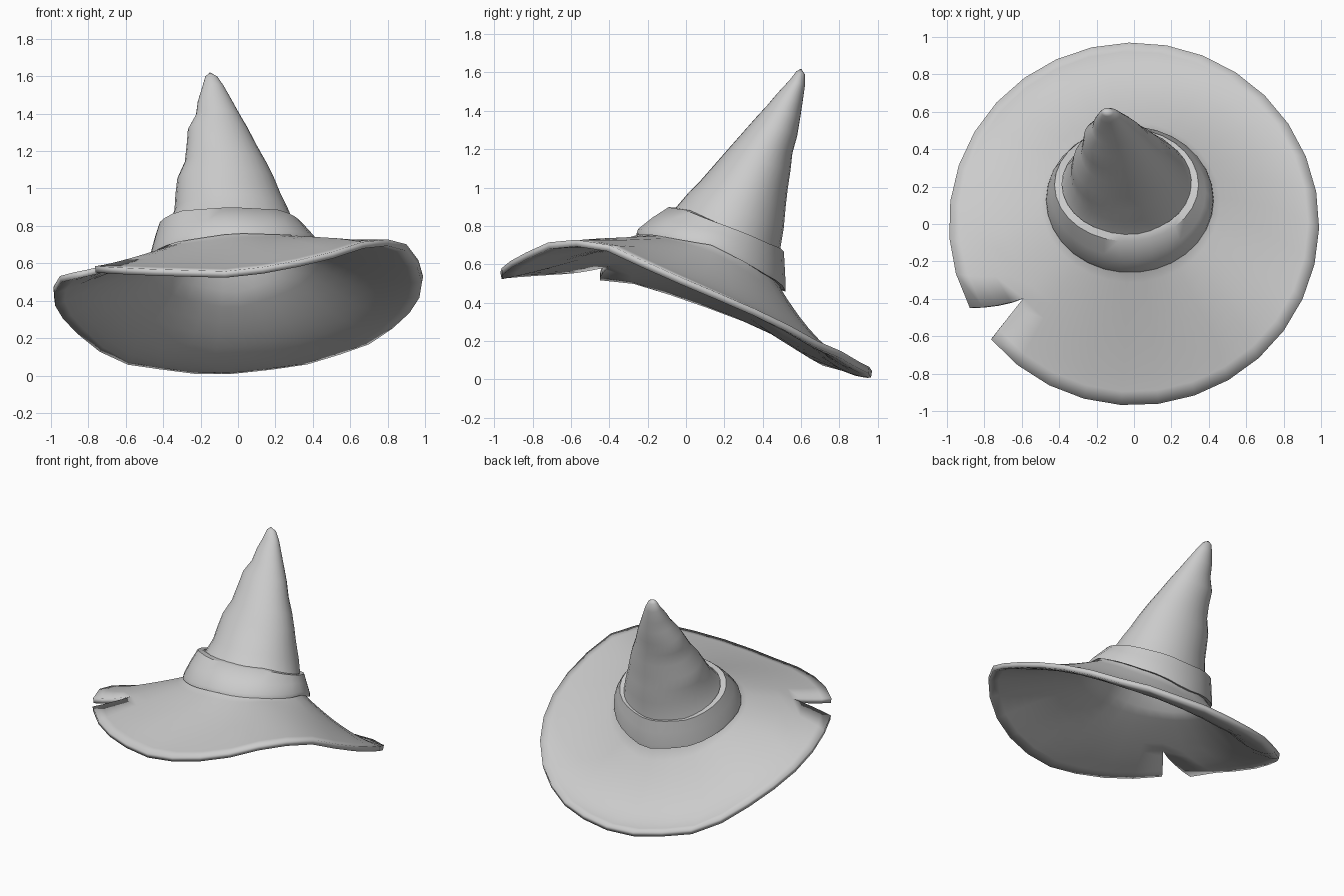
import bpy, bmesh
from math import radians, sin, cos

if "Cube" in bpy.data.objects:
    bpy.data.objects.remove(bpy.data.objects["Cube"])

N = 30          # sides around the hat
NOTCH_T = 0.58  # how far out the brim tear starts
NOTCH_A = 219.0


def lookup(table, deg):
    """Linear interpolation in a periodic (angle, value) table."""
    deg %= 360
    pts = [(table[-1][0] - 360, table[-1][1])] + table + [(table[0][0] + 360, table[0][1])]
    for (a, u), (b, v) in zip(pts, pts[1:]):
        if a <= deg <= b:
            return u + (v - u) * (deg - a) / (b - a)


def make_object(name, rows, closed_rows=False):
    bm = bmesh.new()
    grid = [[bm.verts.new(p) for p in row] for row in rows]
    pairs = list(zip(grid, grid[1:]))
    if closed_rows:
        pairs.append((grid[-1], grid[0]))
    for low, high in pairs:
        for j in range(len(low) - 1):
            bm.faces.new((low[j], low[j + 1], high[j + 1], high[j]))
    bmesh.ops.remove_doubles(bm, verts=bm.verts, dist=0.0005)
    mesh = bpy.data.meshes.new(name)
    bm.to_mesh(mesh)
    bm.free()
    obj = bpy.data.objects.new(name, mesh)
    bpy.context.collection.objects.link(obj)
    return obj


def smooth(obj, angle):
    bpy.ops.object.select_all(action='DESELECT')
    obj.select_set(True)
    bpy.context.view_layer.objects.active = obj
    bpy.ops.object.shade_smooth_by_angle(angle=radians(angle))


# Heights around the brim edge, and around the bottom and top of the band
EDGE = [(0, .52), (25, .345), (45, .20), (70, .085), (90, .045), (100, .036),
        (128, .095), (141, .18), (154, .29), (180, .45), (195, .53), (207, .55),
        (219, .585), (240, .57), (270, .555), (295, .635), (318, .74), (335, .705)]
BAND_LOW = [(0, .70), (45, .55), (90, .45), (135, .51), (180, .63), (225, .71),
            (270, .76), (315, .75)]
BAND_TOP = [(0, .80), (45, .71), (90, .66), (135, .70), (180, .80), (225, .88),
            (270, .90), (315, .885)]


def brim_row(t):
    """One ring of the brim: t = 0 at the band, 1 at the edge."""
    open_ = max(0, (t - NOTCH_T) / (1 - NOTCH_T))
    start, end = NOTCH_A + 0.5 * open_, NOTCH_A + 360 - 11.5 * open_
    row = []
    for j in range(N + 1):
        deg = start + (end - start) * j / N
        c, s = cos(radians(deg)), sin(radians(deg))
        x = (-.02 + .42 * c) * (1 - t) + .99 * c * t
        y = (.13 + .37 * s) * (1 - t) + .97 * s * t
        edge, inner = lookup(EDGE, deg), lookup(BAND_LOW, deg)
        power = 1.5 + .35 * s
        row.append((x, y, edge + (inner - edge) * (1 - t) ** power))
    return row


def cone_row(xl, xr, yf, zf, yb, zb):
    """Tilted ellipse from its left/right x and its front/back points."""
    row = []
    for j in range(N + 1):
        a = radians(NOTCH_A + 360 * j / N)
        row.append(((xl + xr) / 2 + (xr - xl) / 2 * cos(a),
                    (yf + yb) / 2 + (yb - yf) / 2 * sin(a),
                    (zf + zb) / 2 + (zb - zf) / 2 * sin(a)))
    return row


# Brim and bent cone as one thick shell
CONE = [(-.375, .31, -.05, .90, .49, .67),
        (-.34, .27, .01, .97, .51, .79),
        (-.335, .23, .07, 1.03, .52, .90),
        (-.325, .195, .14, 1.11, .53, .99),
        (-.285, .15, .21, 1.19, .545, 1.09),
        (-.275, .10, .285, 1.275, .555, 1.18),
        (-.268, .055, .36, 1.36, .58, 1.27),
        (-.225, .01, .42, 1.425, .595, 1.36),
        (-.215, -.03, .475, 1.49, .607, 1.44),
        (-.19, -.075, .54, 1.56, .62, 1.53),
        (-.175, -.11, .575, 1.605, .62, 1.59),
        (-.15, -.15, .6, 1.62, .6, 1.62)]
rows = [brim_row(t) for t in (1, .9, .79, .68, NOTCH_T, .46, .34, .22, .1, 0)]
rows += [cone_row(*r) for r in CONE]
hat = make_object("hat_brim_and_cone", rows)
shell = hat.modifiers.new("thickness", 'SOLIDIFY')
shell.thickness = .035
shell.offset = -1
smooth(hat, 50)


# Band around the base of the cone
def band_row(cx, rx, cy, ry, height):
    row = []
    for j in range(N + 1):
        deg = 360 * j / N
        a = radians(deg)
        row.append((cx + rx * cos(a), cy + ry * sin(a), height(deg)))
    return row


band = make_object("hat_band", [
    band_row(-.02, .41, .13, .355, lambda d: lookup(BAND_LOW, d) + .01),
    band_row(-.022, .448, .13, .39, lambda d: lookup(BAND_LOW, d)),
    band_row(-.022, .445, .135, .387, lambda d: lookup(BAND_LOW, d) + .025),
    band_row(-.032, .415, .17, .347, lambda d: (lookup(BAND_LOW, d) + lookup(BAND_TOP, d)) / 2 + .015),
    band_row(-.04, .385, .21, .302, lambda d: lookup(BAND_TOP, d)),
    band_row(-.04, .345, .212, .264, lambda d: lookup(BAND_TOP, d) - .003),
], closed_rows=True)
smooth(band, 40)
